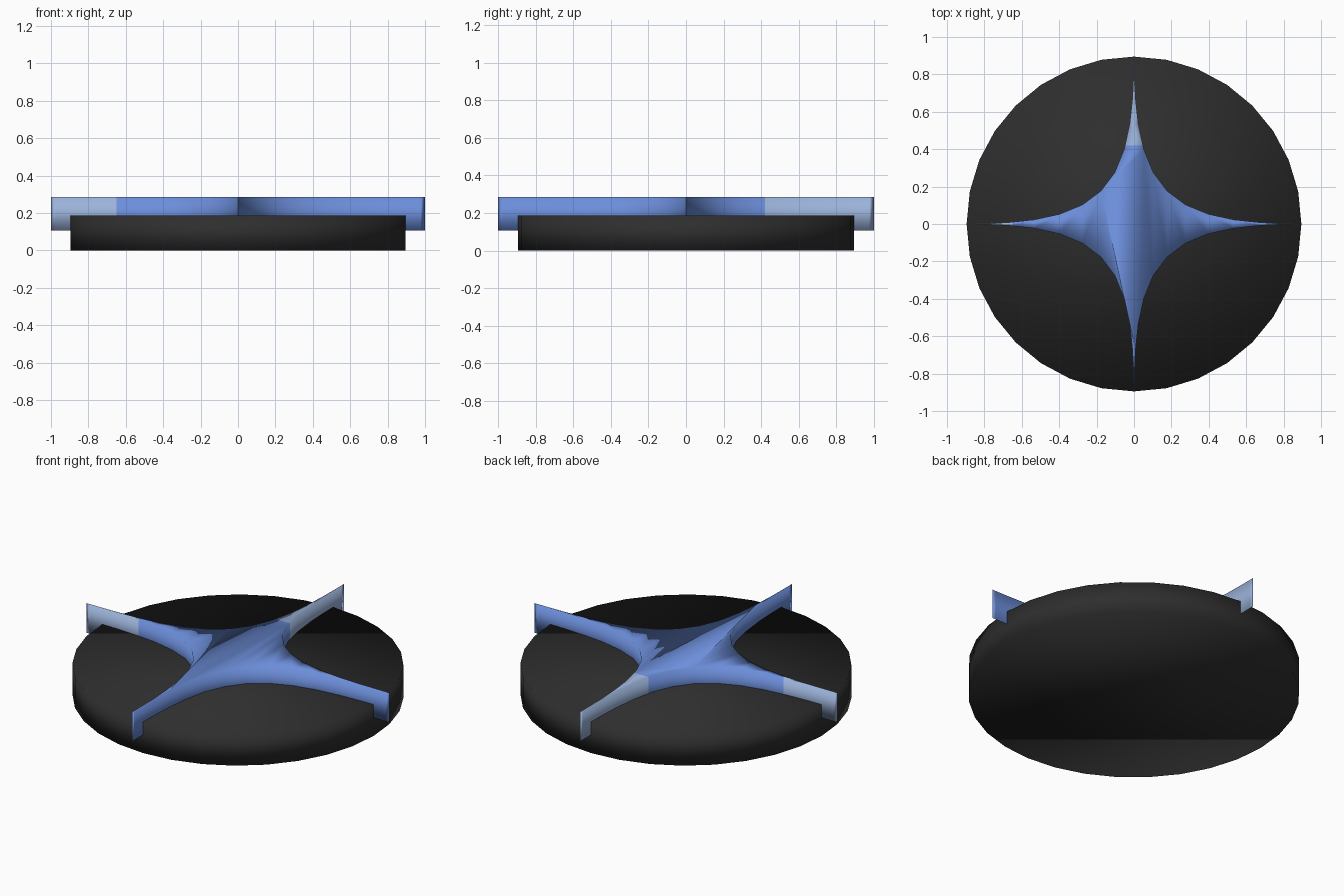
import bpy, bmesh, math

if "Cube" in bpy.data.objects:
    bpy.data.objects.remove(bpy.data.objects["Cube"])


def material(name, rgb):
    m = bpy.data.materials.new(name)
    m.diffuse_color = (*rgb, 1)
    m.use_nodes = True
    m.node_tree.nodes["Principled BSDF"].inputs["Base Color"].default_value = m.diffuse_color
    return m


def finish(bm, name, mats):
    bmesh.ops.recalc_face_normals(bm, faces=bm.faces)
    for f in bm.faces:
        f.smooth = True
    me = bpy.data.meshes.new(name)
    bm.to_mesh(me)
    bm.free()
    for m in mats:
        me.materials.append(m)
    ob = bpy.data.objects.new(name, me)
    bpy.context.collection.objects.link(ob)
    return ob


def prism(points, z0, z1):
    bm = bmesh.new()
    base = bm.faces.new([bm.verts.new((x, y, z0)) for x, y in points])
    res = bmesh.ops.extrude_face_region(bm, geom=[base], use_keep_orig=True)
    top = [v for v in res["geom"] if isinstance(v, bmesh.types.BMVert)]
    bmesh.ops.translate(bm, verts=top, vec=(0, 0, z1 - z0))
    return bm


black = material("charcoal black", (0.027, 0.027, 0.027))
blue = material("cornflower blue", (0.15, 0.27, 0.70))
pale = material("pale blue", (0.33, 0.45, 0.70))

# Round base disc
N = 32
ring = [(0.895 * math.cos(2 * math.pi * i / N), 0.895 * math.sin(2 * math.pi * i / N)) for i in range(N)]
finish(prism(ring, 0.0, 0.187), "base_disc", [black])


# Four-pointed star with concave sides
def power(v):
    return math.copysign(abs(v) ** 5, v)


S = 64
outline = [(power(math.cos(2 * math.pi * i / S)), power(math.sin(2 * math.pi * i / S))) for i in range(S)]
bm = prism(outline, 0.108, 0.285)

# Cut the left and back arms so their ends can be pale
for co, no in (((-0.65, 0, 0), (1, 0, 0)), ((0, 0.42, 0), (0, 1, 0))):
    bmesh.ops.bisect_plane(bm, geom=bm.verts[:] + bm.edges[:] + bm.faces[:],
                           dist=1e-6, plane_co=co, plane_no=no)
for f in bm.faces:
    c = f.calc_center_median()
    f.material_index = 1 if c.x < -0.65 or c.y > 0.42 else 0
finish(bm, "four_point_star", [blue, pale])
